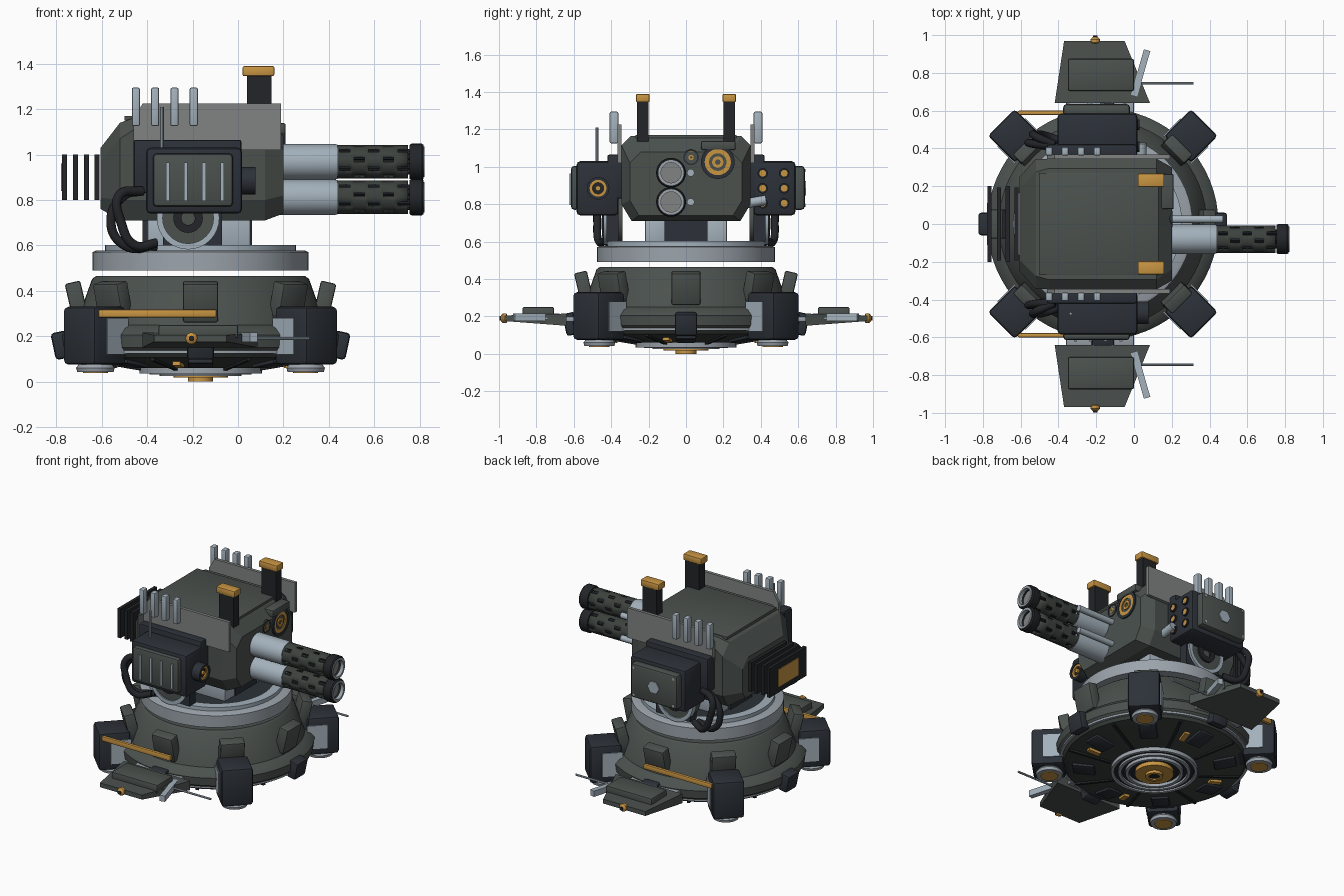
import bpy, bmesh, math
from mathutils import Matrix, Vector

if "Cube" in bpy.data.objects:
    bpy.data.objects.remove(bpy.data.objects["Cube"])

def mat(name, r, g, b):
    m = bpy.data.materials.new(name)
    m.diffuse_color = (r, g, b, 1)
    m.use_nodes = True
    m.node_tree.nodes["Principled BSDF"].inputs["Base Color"].default_value = m.diffuse_color
    return m

GREEN = mat("olive_green", .070, .083, .076)
DKGREEN = mat("dark_olive", .045, .054, .048)
NAVY = mat("dark_navy", .025, .031, .040)
BLACK = mat("near_black", .016, .018, .021)
LIGHT = mat("pale_steel", .37, .44, .50)
STEEL = mat("ring_steel", .33, .37, .41)
GREY = mat("plate_grey", .22, .23, .23)
GOLD = mat("amber", .58, .30, .055)

I, T = Matrix.Identity(4), Matrix.Translation
def R(deg, axis): return Matrix.Rotation(math.radians(deg), 4, axis)
BX = -.165                                   # base centre in x
XAX = R(90, 'Y')                             # lathe axis along +x
def out(s): return R(-90 * s, 'X')           # lathe axis along +y / -y
def polar(r, a, z, tilt=0): return T((BX, 0, 0)) @ R(a, 'Z') @ T((r, 0, z)) @ R(tilt, 'Y')

def finish(bm, name, m, M=I, angle=35):
    bmesh.ops.remove_doubles(bm, verts=bm.verts, dist=1e-5)
    bm.transform(M)
    bmesh.ops.recalc_face_normals(bm, faces=bm.faces)
    me = bpy.data.meshes.new(name)
    bm.to_mesh(me)
    bm.free()
    me.materials.append(m)
    for p in me.polygons: p.use_smooth = True
    me.set_sharp_from_angle(angle=math.radians(angle))
    ob = bpy.data.objects.new(name, me)
    bpy.context.collection.objects.link(ob)
    return ob

def box(name, m, lo, hi, bevel=0, M=I):
    bm = bmesh.new()
    lo, hi = Vector(lo), Vector(hi)
    c, d = (lo + hi) / 2, hi - lo
    bmesh.ops.create_cube(bm, size=1, matrix=T(c) @ Matrix.Diagonal((abs(d.x), abs(d.y), abs(d.z), 1)))
    if bevel:
        bmesh.ops.bevel(bm, geom=bm.edges[:], offset=bevel, segments=2, profile=.5, affect='EDGES')
    return finish(bm, name, m, M, 30)

def cbox(name, m, size, M, bevel=0):
    h = Vector(size) / 2
    return box(name, m, -h, h, bevel, M)

def lathe(name, m, prof, M=I, n=32):
    """Revolve (radius, height); a profile starting off the axis is closed into a ring."""
    bm = bmesh.new()
    rings = [[bm.verts.new((r * math.cos(2 * math.pi * i / n), r * math.sin(2 * math.pi * i / n), h))
              for i in range(n)] for r, h in prof]
    pairs = list(zip(rings, rings[1:]))
    if prof[0][0] > 0: pairs.append((rings[-1], rings[0]))
    for a, b in pairs:
        for i in range(n):
            j = (i + 1) % n
            bm.faces.new((a[i], a[j], b[j], b[i]))
    bmesh.ops.dissolve_degenerate(bm, dist=1e-6, edges=bm.edges[:])
    return finish(bm, name, m, M)

def cyl(name, m, r, h0, h1, M=I, n=24):
    return lathe(name, m, [(0, h0), (r, h0), (r, h1), (0, h1)], M, n)

def ring(name, m, ri, ro, h0, h1, M=I, n=32):
    return lathe(name, m, [(ri, h0), (ro, h0), (ro, h1), (ri, h1)], M, n)

def hull(name, m, pts):
    bm = bmesh.new()
    for p in pts: bm.verts.new(p)
    bmesh.ops.convex_hull(bm, input=bm.verts[:])
    bmesh.ops.dissolve_limit(bm, angle_limit=.02, verts=bm.verts[:], edges=bm.edges[:])
    return finish(bm, name, m, I, 20)

def hose(name, m, pts, r):
    cu = bpy.data.curves.new(name, 'CURVE')
    cu.dimensions, cu.bevel_depth, cu.bevel_resolution, cu.use_fill_caps = '3D', r, 3, True
    sp = cu.splines.new('BEZIER')
    sp.bezier_points.add(len(pts) - 1)
    for b, p in zip(sp.bezier_points, pts):
        b.co, b.handle_left_type, b.handle_right_type = p, 'AUTO', 'AUTO'
    cu.materials.append(m)
    bpy.context.collection.objects.link(bpy.data.objects.new(name, cu))

# ---- base dome, rim and underside
C = T((BX, 0, 0))
lathe("base_dome", GREEN, [(0, .465), (.46, .465), (.478, .452), (.55, .25), (.585, .235), (.612, .205),
                           (.605, .15), (.58, .125), (0, .125)], C, 64)
ring("rim_trim", STEEL, .54, .592, .124, .137, C, 64)
lathe("underside_pan", DKGREEN, [(0, .12), (.575, .125), (.56, .105), (.30, .06), (0, .06)], C, 64)
for k, r in enumerate((.27, .225, .18)):
    ring(f"underside_ring_{k}", STEEL, r - .02, r, .035 - .005 * k, .065, C, 48)
cyl("underside_core", BLACK, .26, .045, .07, C, 48)
cyl("underside_hub", GOLD, .12, .018, .06, C)
ring("hub_cap", GOLD, .034, .055, .0, .03, C)
cyl("hub_socket", BLACK, .04, .008, .02, C, 6)
for k in range(8):
    a = k * 45 + 22.5
    cbox("underside_rib", BLACK, (.27, .018, .02), polar(.42, a, .08, -9))
    cbox("underside_slot", NAVY, (.14, .11, .03), polar(.44, a + 22.5, .083, -9), .01)
    if k % 2: cbox("underside_light", GOLD, (.08, .035, .02), polar(.42, a + 9, .075, -9))

# ---- eight outward-leaning armour tiles, four rim brackets
for a in range(0, 360, 45):
    cbox("dome_tile", GREEN, (.07, .155, .175), polar(.545, a, .352, 13), .01)
for a in range(0, 360, 90):
    cbox("rim_bracket", NAVY, (.07, .12, .12), polar(.615, a, .16, 12), .015)

# ---- four diagonal thruster pods
for a in (45, 135, 225, 315):
    cbox("thruster_pod", NAVY, (.2, .2, .255), polar(.66, a, .202), .018)
    cbox("pod_block", NAVY, (.12, .16, .2), polar(.54, a, .2), .01)
    for s in (-1, 1):
        cbox("pod_panel", LIGHT, (.13, .008, .16), polar(.62, a, .2) @ T((0, s * .102, 0)))
    M = polar(.655, a, 0)
    lathe("pod_foot", STEEL, [(0, .08), (.07, .08), (.085, .06), (.08, .042), (0, .042)], M)
    cyl("pod_foot_light", GOLD, .055, .037, .043, M)

# ---- turntable
lathe("turntable_ring", STEEL, [(.3, .49), (.475, .49), (.475, .57), (.46, .577), (.3, .577)], C, 64)
ring("turntable_lip", LIGHT, .36, .42, .575, .602, C, 64)
cyl("turntable_floor", NAVY, .365, .5, .592, C, 64)
box("pedestal_core", NAVY, (-.42, -.115, .58), (.062, .115, .78))

# ---- gun housing: eight-sided sections hulled along x
pts = []
for x, hy, z0, z1, c, d in ((-.605, .25, .76, 1.03, .05, .06), (-.52, .345, .71, 1.14, .09, .07),
                            (-.45, .345, .71, 1.165, .09, .05), (.12, .345, .71, 1.165, .09, .05),
                            (.2, .30, .74, 1.08, .08, .06)):
    for s in (-1, 1):
        pts += [(x, s * hy, z0 + c), (x, s * hy, z1 - d), (x, s * (hy - c * .6), z0), (x, s * (hy - d), z1)]
hull("gun_housing", GREEN, pts)
box("housing_roof", GREEN, (-.5, -.27, 1.15), (.13, .27, 1.17), .003)

# ---- rear cooling fins
for k, x in enumerate((-.765, -.715, -.668, -.622)):
    h = .2 - .008 * (k % 2)
    box("cooling_fin", BLACK, (x - .011, -h, .80), (x + .011, h, 1.0))
box("rear_light", GOLD, (-.779, -.11, .84), (-.775, .11, .96))

# ---- twin rotary guns
for k, z in enumerate((.968, .812)):
    M = T((0, -.08, z)) @ XAX
    lathe("gun_sleeve", LIGHT, [(0, .15), (.078, .15), (.078, .425), (.076, .438), (0, .438)], M)
    bm = bmesh.new()                         # perforated shroud
    n, xs = 20, [.43]
    while xs[-1] < .75: xs += [xs[-1] + .018, xs[-1] + .064]
    vs = [[bm.verts.new((.068 * math.cos(2 * math.pi * i / n), .068 * math.sin(2 * math.pi * i / n), x))
           for i in range(n)] for x in xs]
    for j in range(len(xs) - 1):
        for i in range(n):
            if j % 2 and (i + 2 * (j // 2 % 2)) % 4 == 0: continue
            bm.faces.new((vs[j][i], vs[j][(i + 1) % n], vs[j + 1][(i + 1) % n], vs[j + 1][i]))
    sh = finish(bm, "gun_shroud", DKGREEN, M)
    so = sh.modifiers.new("wall", 'SOLIDIFY')
    so.thickness, so.offset = .01, 0
    cyl("gun_core", BLACK, .03, .43, .77, M)
    for a in range(0, 360, 60):
        cyl("gun_barrel", NAVY, .014, .43, .77, M @ R(a, 'Z') @ T((.042, 0, 0)), 10)
    lathe("gun_muzzle", BLACK, [(.055, .755), (.074, .755), (.08, .765), (.08, .81), (.074, .818), (.055, .818)], M)
    ring("muzzle_lip", STEEL, .054, .068, .80, .822, M)
    cyl("muzzle_face", GREY, .056, .765, .785, M)
    cyl("recoil_rod", LIGHT, .02, .15, .47, T((0, .025, z)) @ XAX, 16)

# ---- front optics
def optic(name, y, z, r, x):
    M = T((x, y, z)) @ XAX
    ring(name + "_case", NAVY, r * .78, r, -.12, .014, M)
    ring(name + "_band", GOLD, r * .52, r * .8, -.03, .01, M)
    cyl(name + "_well", BLACK, r * .54, -.03, .004, M)
    ring(name + "_iris", GOLD, r * .16, r * .34, -.02, .012, M)
optic("main_optic", .17, 1.025, .09, .195)
optic("small_optic", .027, 1.05, .042, .19)
box("optic_hood", GREEN, (.07, .08, 1.09), (.21, .265, 1.138), .008)
box("optic_base", DKGREEN, (.05, -.01, 1.0), (.175, .25, 1.1))

for s, side in ((-1, "near"), (1, "far")):
    def sbox(name, m, lo, hi, bevel=0):
        return box(f"{name}_{side}", m, (lo[0], min(s * lo[1], s * hi[1]), lo[2]),
                   (hi[0], max(s * lo[1], s * hi[1]), hi[2]), bevel)
    # shield plate, exhaust pipes, roof posts
    hull(f"shield_plate_{side}", GREY, [(x, s * y, z) for y in (.345, .367) for x, z in
         ((-.46, 1.02), (-.46, 1.16), (-.42, 1.225), (.19, 1.225), (.19, 1.02))])
    for x in (-.45, -.365, -.28, -.195):
        sbox("exhaust_pipe", LIGHT, (x - .018, .362, 1.125), (x + .018, .408, 1.295), .008)
    sbox("roof_post", BLACK, (.04, .2, 1.12), (.148, .262, 1.345))
    sbox("roof_post_cap", GOLD, (.02, .195, 1.345), (.16, .268, 1.39), .008)
    # trunnion and pedestal cheeks
    sbox("pedestal_cheek", LIGHT, (-.4, .11, .58), (.055, .22, .74), .01)
    sbox("trunnion_arm", NAVY, (-.33, .36, .6), (-.07, .425, .80))
    M = T((-.22, 0, .72)) @ out(s)
    ring(f"trunnion_rim_{side}", LIGHT, .112, .138, .40, .44, M)
    cyl(f"trunnion_disc_{side}", GREEN, .13, .34, .432, M)
    ring(f"trunnion_hub_{side}", BLACK, .03, .065, .42, .445, M)
    # side equipment pod
    sbox("side_pod", NAVY, (-.405, .36, .74), (.018, .585, 1.03), .02)
    sbox("pod_mount", NAVY, (-.46, .34, .83), (.015, .42, 1.065), .01)
    sbox("pod_cover", GREEN, (-.375, .57, .77), (-.022, .615 if s < 0 else .635, 1.005), .018)
    # hoses behind the pod
    for k in (0, 1):
        d = .045 * k
        hose(f"hose_{side}_{k}", BLACK, [(-.42, s * .42, .84), (-.50 - d / 2, s * (.42 + d), .82),
             (-.56 + d, s * (.43 + d), .70), (-.50 + d, s * (.42 + d), .60), (-.36, s * (.38 + d), .595 + d / 3)], .021)
    # amber rail along the dome
    sbox("amber_rail", GOLD, (-.615, .577, .283), (-.095, .6, .317), .006)
    # stub wing
    sbox("wing_root", STEEL, (-.36, .57, .17), (.0, .645, .20), .008)
    hull(f"stub_wing_{side}", GREEN, [(-.42, s * .64, .15), (-.42, s * .64, .215), (.085, s * .64, .15),
         (.085, s * .64, .215), (-.37, s * .97, .175), (-.37, s * .97, .205), (-.05, s * .97, .175), (-.05, s * .97, .205)])
    sbox("wing_panel", GREEN, (-.35, .705, .19), (.0, .875, .25), .01)
    cbox(f"wing_flap_{side}", LIGHT, (.035, .25, .04), T((.035, s * .80, .195)) @ R(-16 * s, 'Z'))
    cyl(f"wing_probe_{side}", LIGHT, .007, .03, .315, T((0, s * .745, .19)) @ XAX, 8)
    M = T((-.205, 0, .19)) @ out(s)
    lathe(f"wing_tip_light_{side}", GOLD, [(0, .95), (.026, .96), (.026, .978), (.014, .99), (0, .993)], M, 16)
    cyl(f"wing_tip_cap_{side}", BLACK, .012, .97, .997, M, 12)

# ---- near pod: ribs, lamp, antenna
for x in (-.31, -.23, -.15, -.07):
    box("cover_rib", LIGHT, (x - .008, -.622, .795), (x + .008, -.61, .965))
M = T((0, -.47, .885)) @ XAX
ring("pod_lamp_case", NAVY, .045, .06, 0, .078, M)
ring("pod_lamp_band", GOLD, .03, .047, 0, .07, M)
cyl("pod_lamp_well", BLACK, .032, 0, .06, M)
cyl("pod_lamp_bulb", GOLD, .014, 0, .072, M, 12)
cyl("antenna", LIGHT, .008, 1.0, 1.21, T((-.335, -.475, 0)), 8)

# ---- far pod: launch tubes, bolt, side tube
for y in (.41, .525):
    for z in (.805, .885, .965):
        ring("launch_tube_rim", BLACK, .018, .028, 0, .03, T((0, y, z)) @ XAX, 16)
        cyl("launch_tube_tip", GOLD, .019, 0, .028, T((0, y, z)) @ XAX, 16)
cyl("cover_bolt", LIGHT, .045, .63, .642, T((-.2, 0, .885)) @ out(1), 6)
for x in (-.35, -.05):
    for z in (.795, .98):
        cyl("cover_screw", LIGHT, .009, .63, .638, T((x, 0, z)) @ out(1), 8)
cyl("feed_tube", LIGHT, .026, 0, .13, T((.04, .3, .8)) @ R(-80, 'X'), 16)
